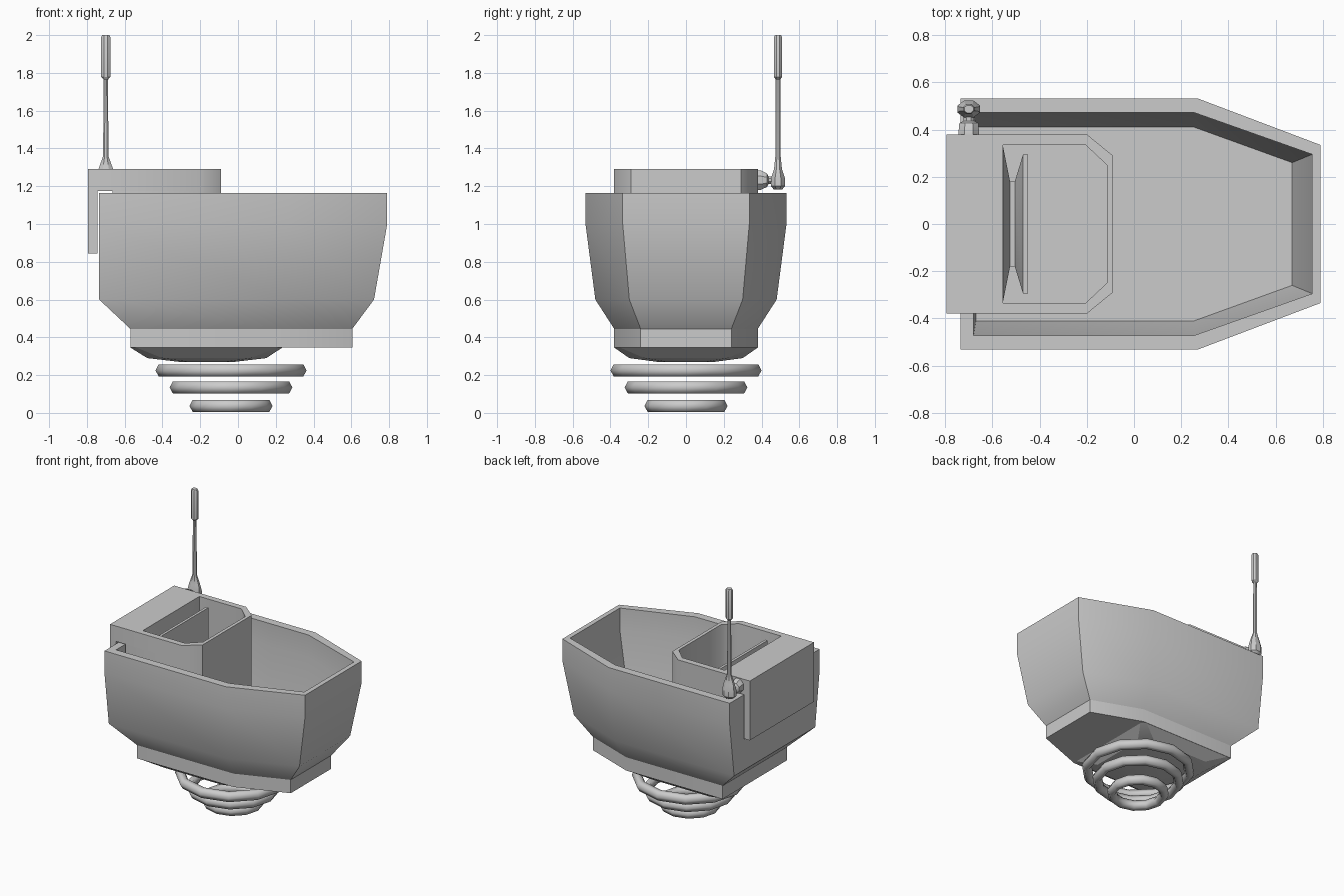
import bpy, bmesh, math

if "Cube" in bpy.data.objects:
    bpy.data.objects.remove(bpy.data.objects["Cube"])


def finish(name, bm, angle=30):
    bmesh.ops.remove_doubles(bm, verts=bm.verts, dist=1e-5)
    bmesh.ops.recalc_face_normals(bm, faces=bm.faces)
    me = bpy.data.meshes.new(name)
    bm.to_mesh(me)
    bm.free()
    ob = bpy.data.objects.new(name, me)
    bpy.context.collection.objects.link(ob)
    bpy.ops.object.select_all(action='DESELECT')
    ob.select_set(True)
    bpy.context.view_layer.objects.active = ob
    bpy.ops.object.shade_smooth_by_angle(angle=math.radians(angle))
    return ob


def loft(name, rings, angle=30):
    """Skin a closed solid through rings of equal point count."""
    bm = bmesh.new()
    vs = [[bm.verts.new(p) for p in r] for r in rings]
    n = len(vs[0])
    for a, b in zip(vs, vs[1:]):
        for i in range(n):
            j = (i + 1) % n
            bm.faces.new((a[i], a[j], b[j], b[i]))
    bm.faces.new(vs[0][::-1])
    bm.faces.new(vs[-1])
    return finish(name, bm, angle)


def plan(z, xb, xm, xf, yw, yf):
    """Boat-shaped outline: square stern, tapered bow."""
    half = [(xb, yw), (xm, yw), (xf, yf)]
    return [(x, y, z) for x, y in half] + [(x, -y, z) for x, y in half[::-1]]


def chamfered(z, x0, x1, y, c):
    half = [(x0, y - c), (x0 + c, y), (x1 - c, y), (x1, y - c)]
    return [(px, py, z) for px, py in half] + [(px, -py, z) for px, py in half[::-1]]


def oval(cx, cy, z, rx, ry, n=8):
    t = [2 * math.pi * (i + .5) / n for i in range(n)]
    k = 1 / math.cos(math.pi / n)
    return [(cx + rx * k * math.cos(a), cy + ry * k * math.sin(a), z) for a in t]


# Hull: outside going up, over the rim, inside going down to the floor
loft("hull", [plan(*p) for p in (
    (.345, -.57, .23, .605, .38, .24),
    (.445, -.57, .23, .605, .38, .24),
    (.60, -.735, .25, .72, .48, .30),
    (1.0, -.735, .27, .79, .532, .335),
    (1.165, -.735, .27, .79, .532, .335),
    (1.165, -.68, .255, .755, .472, .295),
    (1.0, -.68, .255, .755, .472, .295),
    (.60, -.67, .25, .67, .412, .26))])

# Shallow dome beneath the hull
loft("underside_dome", [chamfered(*p) for p in (
    (.346, -.57, .235, .38, .03),
    (.29, -.48, .15, .30, .08),
    (.27, -.31, -.02, .15, .05))], 20)

# Hover rings stacked below, shrinking downward
for i, (z, R) in enumerate(((.225, .365), (.135, .29), (.037, .185))):
    bm = bmesh.new()
    M, N = 12, 6
    vs = []
    for a in range(M):
        t = 2 * math.pi * a / M
        row = []
        for b in range(N):
            u = 2 * math.pi * b / N
            r = R + .035 * math.cos(u)
            row.append(bm.verts.new((-.037 + r * math.cos(t), r * math.sin(t),
                                     z + .0375 * math.sin(u))))
        vs.append(row)
    for a in range(M):
        for b in range(N):
            c, d = (a + 1) % M, (b + 1) % N
            bm.faces.new((vs[a][b], vs[c][b], vs[c][d], vs[a][d]))
    finish("hover_ring_%d" % (i + 1), bm, 65)

# Cockpit tub: hollow, with a plate reaching over the stern wall
loft("cockpit_tub", [plan(*p) for p in (
    (.60, -.665, -.20, -.09, .38, .29),
    (1.175, -.665, -.20, -.09, .38, .29),
    (1.175, -.795, -.20, -.09, .38, .29),
    (1.29, -.795, -.20, -.09, .38, .29),
    (1.29, -.555, -.205, -.115, .335, .25),
    (.62, -.555, -.205, -.115, .335, .25))], 50)


def rect_x(x, y, z0, z1):
    return [(x, -y, z0), (x, y, z0), (x, y, z1), (x, -y, z1)]


# Flap hooked behind the stern
loft("stern_flap", [rect_x(x, .38, .845, 1.176) for x in (-.795, -.745)])

# Back rest: wide at the tub wall, pinched neck, then a flat panel
loft("back_rest", [rect_x(*p) for p in (
    (-.556, .334, .63, 1.288),
    (-.525, .18, .78, 1.13),
    (-.505, .18, .78, 1.13),
    (-.47, .295, .66, 1.25),
    (-.45, .295, .66, 1.25))])

# Lever pivot, turned along y
loft("lever_pivot", [[(x, y, z) for x, z, y in
                      [(q[0], q[1] + 1.232, p[0]) for q in oval(-.70, 0, 0, p[1], p[2])]]
                     for p in ((.375, .043, .052), (.395, .043, .052), (.428, .040, .036),
                               (.437, .022, .020), (.47, .022, .020))])

# Control lever: knuckle, shaft and grip
loft("control_lever", [oval(-.70, .487, *p) for p in (
    (1.182, .03, .022), (1.20, .048, .036), (1.245, .048, .036),
    (1.29, .039, .021), (1.36, .014, .014), (1.765, .012, .012),
    (1.778, .024, .021), (1.99, .024, .021), (2.0, .019, .016))])
